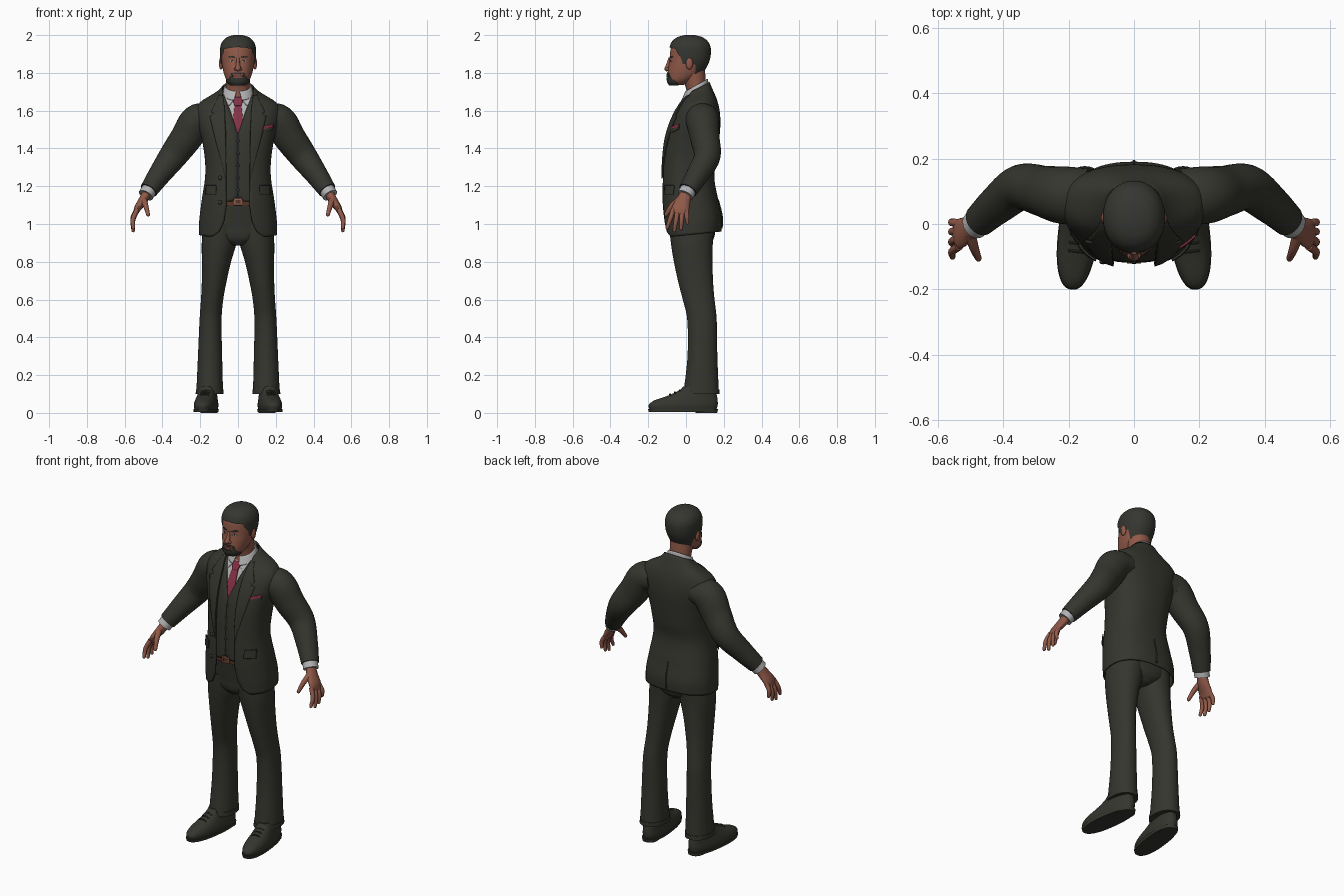
import bpy, bmesh, math
from mathutils import Vector, Matrix

cube = bpy.data.objects.get("Cube")
if cube:
    bpy.data.objects.remove(cube)


def material(name, r, g, b):
    m = bpy.data.materials.new(name)
    m.use_nodes = True
    m.diffuse_color = (r, g, b, 1)
    m.node_tree.nodes["Principled BSDF"].inputs["Base Color"].default_value = (r, g, b, 1)
    return m


SUIT = material("charcoal cloth", .036, .036, .028)
HAIR = material("dark hair", .036, .037, .03)
SKIN = material("brown skin", .28, .1, .065)
SHIRT = material("pale grey shirt", .45, .45, .46)
TIE = material("crimson silk", .24, .03, .06)
BELT = material("brown leather", .1, .035, .02)
BUCKLE = material("copper buckle", .3, .12, .07)
LIPS = material("lips", .2, .06, .05)
EYE = material("eye white", .4, .36, .34)
made = []


def add(name, verts, faces, mat, thick=0):
    me = bpy.data.meshes.new(name)
    me.from_pydata(verts, [], faces)
    me.materials.append(mat)
    ob = bpy.data.objects.new(name, me)
    bpy.context.scene.collection.objects.link(ob)
    if thick:
        mod = ob.modifiers.new("thickness", 'SOLIDIFY')
        mod.thickness = thick
    made.append(ob)
    return ob


def both(ob):
    """Keep the part on the left and add its mirror image on the right."""
    twin = ob.copy()
    twin.data = ob.data.copy()
    twin.data.transform(Matrix.Scale(-1, 4, (1, 0, 0)))
    twin.data.flip_normals()
    twin.name, ob.name = "right_" + ob.name, "left_" + ob.name
    bpy.context.scene.collection.objects.link(twin)
    made.append(twin)


def spline(keys, rows, t):
    """Smooth interpolation through rows of numbers."""
    last = len(keys) - 1
    i = max([0] + [k for k in range(last) if keys[k] <= t])
    h = keys[i + 1] - keys[i]
    u = (t - keys[i]) / h

    def slope(j, c):
        a, b = max(j - 1, 0), min(j + 1, last)
        return (rows[b][c] - rows[a][c]) / (keys[b] - keys[a]) * h
    return [(1 + 2 * u) * (1 - u) ** 2 * rows[i][c] + u * (1 - u) ** 2 * slope(i, c)
            + u * u * (3 - 2 * u) * rows[i + 1][c] + u * u * (u - 1) * slope(i + 1, c)
            for c in range(len(rows[0]))]


def linear(points, z):
    for (z0, a), (z1, b) in zip(points, points[1:]):
        if z <= z1:
            return a + (b - a) * max(0, (z - z0) / (z1 - z0))
    return points[-1][1]


def section(tab, z, off=0):
    cx, w, yf, yb, s = spline([r[0] for r in tab], [r[1:] for r in tab], z)
    return cx, max(w + off, .002), (yf + yb) / 2, max((yb - yf) / 2 + off, .002), s


def power(v, e):
    return math.copysign(abs(v) ** e, v)


def grid_faces(rows, cols, wrap):
    return [(i * cols + j, i * cols + (j + 1) % cols, (i + 1) * cols + (j + 1) % cols, (i + 1) * cols + j)
            for i in range(rows - 1) for j in range(cols if wrap else cols - 1)]


def shell(name, tab, mat, z0=None, z1=None, n=30, off=0, dz=0, e=1, gap=None, angle=None,
          front=False, thick=0, caps=True, seg=56):
    """Loft of level rings (z, centre x, half width, front y, back y, tilt), open at the front if asked."""
    z0, z1 = z0 or tab[0][0], z1 or tab[-1][0]
    wrap = not (gap or angle)
    cols = seg if wrap else seg + 1
    verts = []
    for i in range(n + 1):
        z = z0 + (z1 - z0) * i / n
        cx, w, yc, d, s = section(tab, z, off)
        a0 = 0
        if gap:
            a0 = math.asin(min(.995, linear(gap, z) / w) ** (1 / e))
        if angle:
            a0 = linear(angle, z)
        lo, hi = (-a0, a0) if front else (a0, 2 * math.pi - a0)
        for j in range(cols):
            a = lo + (hi - lo) * j / seg
            y = -d * power(math.cos(a), e)
            verts.append((cx + w * power(math.sin(a), e), yc + y, z + dz + s * y))
    faces = grid_faces(n + 1, cols, wrap)
    if caps:
        faces += [tuple(range(cols))[::-1], tuple(range(n * cols, (n + 1) * cols))]
    return add(name, verts, faces, mat, thick)


def on_front(tab, x, z, off=0, e=1):
    cx, w, yc, d, s = section(tab, z, off)
    k = min(.995, abs(x - cx) / w) ** (1 / e)
    y = -d * (1 - k * k) ** (e / 2)
    return (x, yc + y, z + s * y)


def plate(name, tab, rows, mat, off, e=1, thick=.006, n=24, cols=9):
    """Thin strip hugging the front of a loft; rows are (z, x from, x to)."""
    rows = sorted(rows)
    verts = []
    for i in range(n + 1):
        z = rows[0][0] + (rows[-1][0] - rows[0][0]) * i / n
        a, b = (linear([(r[0], r[k]) for r in rows], z) for k in (1, 2))
        verts += [on_front(tab, a + (b - a) * j / (cols - 1), z, off, e) for j in range(cols)]
    return add(name, verts, grid_faces(n + 1, cols, False), mat, thick)


def tube(name, pts, mat, seg=20, n=6, tip=False):
    """Tube through points (x, y, z, radius sideways, radius across)."""
    keys = list(range(len(pts)))
    steps = n * (len(pts) - 1)
    at = lambda t: spline(keys, pts, t)
    rings = []
    for i in range(steps + 1):
        t = i / n
        t0, t1 = max(t - .05, 0), min(t + .05, keys[-1])
        d = (Vector(at(t1)[:3]) - Vector(at(t0)[:3])).normalized()
        p = at(t)
        rings.append((Vector(p[:3]), d, p[3], p[4]))
    if tip:
        c, d, ra, rb = rings[-1]
        rings += [(c + d * rb * f, d, ra * g, rb * g) for f, g in ((.5, .87), (.85, .5), (1, .1))]
    verts = []
    for c, d, ra, rb in rings:
        side = Vector((0, 1, 0))
        side = (side - d * side.dot(d)).normalized()
        up = d.cross(side)
        for j in range(seg):
            a = 2 * math.pi * j / seg
            verts.append(c + side * ra * math.cos(a) + up * rb * math.sin(a))
    faces = grid_faces(len(rings), seg, True)
    faces += [tuple(range(seg))[::-1], tuple(range(len(verts) - seg, len(verts)))]
    return add(name, verts, faces, mat)


def ball(name, loc, size, mat):
    bm = bmesh.new()
    bmesh.ops.create_uvsphere(bm, u_segments=16, v_segments=10, radius=1,
                              matrix=Matrix.Translation(loc) @ Matrix.Diagonal((*size, 1)))
    ob = add(name, [], [], mat)
    bm.to_mesh(ob.data)
    bm.free()
    return ob


# Jacket, waistcoat and shirt share one torso loft
E = .85
torso = [(.945, 0, .207, -.11, .187, .1), (1.02, 0, .205, -.12, .19, .05), (1.12, 0, .193, -.128, .172, 0),
         (1.25, 0, .174, -.128, .15, 0), (1.35, 0, .176, -.125, .165, 0), (1.45, 0, .192, -.112, .176, 0),
         (1.53, 0, .213, -.088, .182, 0), (1.6, 0, .222, -.056, .178, 0), (1.645, 0, .2, -.035, .165, .1),
         (1.675, 0, .15, -.022, .15, .2), (1.7, 0, .105, -.012, .135, .35), (1.72, 0, .086, 0, .125, .5)]
jacket_gap = [(.945, .14), (.97, .1), (1.02, .075), (1.1, .062), (1.5, .066), (1.62, .072), (1.69, .083), (1.72, .08)]
shell("jacket", torso, SUIT, n=60, e=E, gap=jacket_gap, thick=.007, caps=False, seg=72)
shell("waistcoat", torso, SUIT, 1.12, 1.7, n=50, off=-.01, e=E, thick=.004, caps=False,
      gap=[(1.12, .03), (1.145, 0), (1.475, 0), (1.7, .074)])
shell("shirt", torso, SHIRT, 1.4, 1.71, off=-.019, e=E)
lapel = [(1.7, .08, .1), (1.65, .074, .12), (1.592, .07, .142), (1.582, .07, .118), (1.57, .07, .15),
         (1.45, .066, .122), (1.3, .063, .08), (1.24, .063, .065)]
both(plate("lapel", torso, lapel, SUIT, .007, E, n=60))
both(plate("hip_pocket_flap", torso, [(1.155, .118, .172), (1.205, .118, .17)], SUIT, .008, E))
plate("breast_pocket", torso, [(1.485, .135, .15), (1.5, .13, .185), (1.515, .15, .19)], SUIT, .006, E)
plate("pocket_square", torso, [(1.502, .13, .14), (1.514, .135, .185), (1.53, .18, .19)], TIE, .0065, E)
plate("tie_blade", torso, [(1.46, -.02, .02), (1.5, -.03, .03), (1.645, -.017, .017)], TIE, -.0125, E)
plate("tie_knot", torso, [(1.635, -.016, .016), (1.68, -.03, .03), (1.695, -.024, .024)], TIE, -.004, E, .009)
both(plate("collar_leaf", torso, [(1.7, .02, .07), (1.66, .03, .062), (1.635, .045, .055)], SHIRT, -.011, E))
for i in range(5):
    spot = on_front(torso, 0, 1.18 + .065 * i, -.01, E)
    ball("waistcoat_button", spot, (.008, .004, .008), SUIT)
for z in (1.115, 1.245):
    ball("jacket_button", on_front(torso, -.095, z, .002, E), (.011, .006, .011), SUIT)
tube("back_vent", [(0, .19, .975, .004, .005), (0, .191, 1.04, .004, .004), (0, .171, 1.13, .003, .002)], SUIT)

# Collar and neck
shell("shirt_collar", [(1.685, 0, .084, -.026, .125, .4), (1.735, 0, .07, -.004, .115, .55)], SHIRT,
      n=6, gap=[(1.685, .022), (1.735, .008)], thick=.005, caps=False)
shell("neck", [(1.67, 0, .064, -.002, .11, .4), (1.73, 0, .062, .002, .105, .4), (1.81, 0, .066, -.03, .1, .2)],
      SKIN, n=10)

# Sleeves, cuffs and hands
both(tube("sleeve", [(.14, .085, 1.565, .085, .07), (.215, .088, 1.545, .088, .089), (.275, .1, 1.455, .078, .084),
                     (.345, .112, 1.358, .07, .074), (.415, .062, 1.262, .06, .06), (.473, .01, 1.178, .05, .048)], SUIT, 28))
both(tube("shirt_cuff", [(.462, .02, 1.195, .043, .041), (.488, -.004, 1.152, .044, .041)], SHIRT, 24))
both(tube("palm", [(.478, .004, 1.17, .03, .025), (.503, -.014, 1.125, .038, .024),
                   (.53, -.028, 1.085, .046, .019), (.541, -.034, 1.06, .044, .014)], SKIN, tip=True))
fingers = {"index": (-.068, -.1, .98), "middle": (-.044, -.062, .965), "ring": (-.02, -.026, .975), "little": (.002, .008, 1.005)}
for label, (y0, y1, z) in fingers.items():
    both(tube(label + "_finger", [(.535, y0, 1.075, .013, .013), (.556, (y0 + y1) / 2, (1.07 + z) / 2, .012, .012),
                                  (.555, y1, z, .009, .009)], SKIN, 12, tip=True))
both(tube("thumb", [(.502, -.03, 1.135, .016, .018), (.488, -.075, 1.095, .015, .014),
                    (.476, -.105, 1.05, .01, .01)], SKIN, 12, tip=True))

# Trousers and belt
leg = [(.1, .15, .071, -.014, .174, 0), (.3, .148, .064, .008, .166, 0), (.5, .145, .058, .006, .162, 0),
       (.6, .137, .059, -.017, .151, 0), (.68, .128, .064, -.038, .144, 0), (.8, .114, .077, -.064, .14, 0),
       (.9, .1, .092, -.08, .142, 0), (1, .09, .092, -.09, .15, 0)]
both(shell("trouser_leg", leg, SUIT, n=40, seg=36, e=.95))
shell("trouser_hips", [(.885, 0, .03, -.05, .11, 0), (.92, 0, .13, -.078, .145, 0), (.98, 0, .182, -.088, .155, 0),
                       (1.13, 0, .176, -.112, .15, 0)], SUIT, e=.9)
both(shell("trouser_cuff", leg, SUIT, .1, .125, n=3, off=.003, seg=36, e=.95))
shell("belt", torso, BELT, 1.1, 1.135, n=3, off=-.013, e=E)
plate("belt_buckle", torso, [(1.1, -.022, .022), (1.136, -.022, .022)], BUCKLE, -.008, E)
plate("buckle_centre", torso, [(1.108, -.014, .014), (1.128, -.014, .014)], BELT, -.007, E, .004)

# Shoes, turned slightly outward
turn = Matrix.Translation((.155, .1, 0)) @ Matrix.Rotation(.12, 4, 'Z') @ Matrix.Translation((0, -.1, 0))
upper = [(.012, 0, .055, -.192, .16, 0), (.04, 0, .06, -.2, .168, 0), (.065, 0, .056, -.172, .168, 0),
         (.09, 0, .05, -.1, .164, 0), (.12, 0, .046, -.035, .155, 0), (.14, 0, .044, -.015, .15, 0)]
sole = [(.004, 0, .06, -.198, .166, 0), (.02, 0, .062, -.203, .17, 0)]
heel = [(0, 0, .044, .05, .165, 0), (.02, 0, .046, .045, .168, 0)]
for label, tab, n in (("shoe_upper", upper, 16), ("shoe_sole", sole, 2), ("shoe_heel", heel, 2)):
    part = shell(label, tab, SUIT, n=n, e=.85)
    part.data.transform(turn)
    both(part)
for i in range(3):
    y, z = -.085 + .025 * i, .1 + .01 * i
    lace = tube("shoe_lace", [(-.024, y, z - .006, .004, .004), (0, y, z, .004, .004), (.024, y, z - .006, .004, .004)], SUIT, 8)
    lace.data.transform(turn)
    both(lace)

# Head, hair and beard
head = [(1.737, 0, .036, -.084, -.01, 0), (1.755, 0, .056, -.095, .03, 0), (1.785, 0, .071, -.098, .075, 0),
        (1.82, 0, .08, -.095, .1, 0), (1.86, 0, .086, -.088, .118, 0), (1.9, 0, .088, -.085, .125, 0),
        (1.935, 0, .086, -.079, .122, 0), (1.965, 0, .072, -.063, .105, 0), (1.985, 0, .047, -.035, .075, 0),
        (1.994, 0, .018, .0, .04, 0)]
shell("head", head, SKIN, n=50, e=.95)
shell("hair", head, HAIR, 1.785, 1.994, n=80, off=.007, dz=.006, e=.95, seg=64,
      angle=[(1.785, 2.2), (1.838, 1.95), (1.842, 1.32), (1.88, 1.15), (1.9, .95), (1.922, .85), (1.93, 0), (2, 0)])
shell("chin_beard", head, HAIR, 1.737, 1.776, n=14, off=.005, dz=-.004, e=.95, front=True,
      angle=[(1.737, 1.7), (1.755, 1.35), (1.768, 1.05), (1.776, .5)])
both(plate("beard_side", head, [(1.765, .02, .05), (1.785, .029, .04), (1.8, .024, .034)], HAIR, .003, .95, .005))
plate("moustache", head, [(1.795, -.034, .034), (1.803, -.02, .02)], HAIR, .004, .95, .005)
plate("mouth", head, [(1.776, -.014, .014), (1.784, -.026, .026), (1.793, -.012, .012)], LIPS, .005, .95, .005)

# Nose, ears, eyes and brows
tube("nose", [(0, -.083, 1.878, .01, .009), (0, -.092, 1.85, .01, .01), (0, -.101, 1.823, .013, .015)], SKIN, 16, tip=True)
both(ball("nostril", (.012, -.097, 1.82), (.009, .011, .009), SKIN))
both(ball("ear", (.09, .018, 1.85), (.011, .019, .032), SKIN))
both(plate("eye", head, [(1.857, .027, .037), (1.862, .02, .045), (1.868, .026, .04)], EYE, .001, .95, .003))
both(plate("iris", head, [(1.857, .029, .036), (1.868, .028, .037)], HAIR, .002, .95, .003))
both(plate("brow", head, [(1.879, .016, .03), (1.884, .016, .052), (1.889, .03, .05)], HAIR, .003, .95, .004))

# Smooth shading with kept edges
for ob in bpy.context.selected_objects:
    ob.select_set(False)
for ob in made:
    ob.select_set(True)
bpy.context.view_layer.objects.active = made[0]
bpy.ops.object.shade_smooth_by_angle(angle=math.radians(40))
